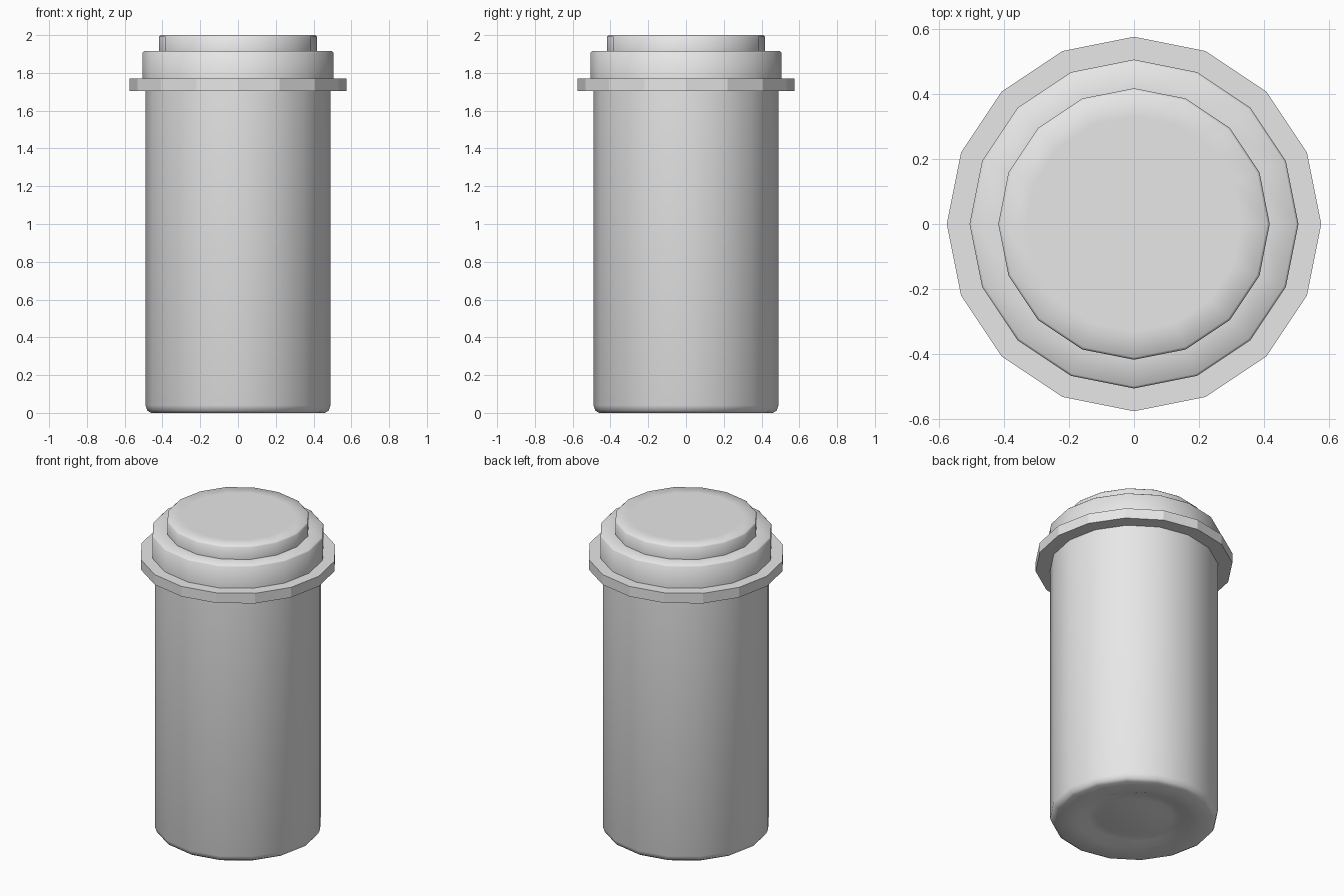
import bpy
import math
import bmesh

cube = bpy.data.objects.get("Cube")
if cube:
    bpy.data.objects.remove(cube, do_unlink=True)

SIDES = 16

grey = bpy.data.materials.new("light_grey")
grey.use_nodes = True
colour = (0.8, 0.8, 0.8, 1)
grey.diffuse_color = colour
grey.node_tree.nodes["Principled BSDF"].inputs["Base Color"].default_value = colour


def lathe(name, profile, smooth_angle=None):
    """Spin a radius/height profile, listed from bottom to top, about z."""
    bm = bmesh.new()
    rings = []
    for r, z in profile:
        ring = []
        for i in range(SIDES):
            a = math.tau * i / SIDES
            ring.append(bm.verts.new((r * math.cos(a), r * math.sin(a), z)))
        rings.append(ring)
    for low, high in zip(rings, rings[1:]):
        for i in range(SIDES):
            j = (i + 1) % SIDES
            bm.faces.new((low[i], low[j], high[j], high[i]))
    bm.faces.new(rings[0][::-1])
    bm.faces.new(rings[-1])
    bmesh.ops.recalc_face_normals(bm, faces=bm.faces)
    mesh = bpy.data.meshes.new(name)
    bm.to_mesh(mesh)
    bm.free()
    mesh.materials.append(grey)
    obj = bpy.data.objects.new(name, mesh)
    bpy.context.collection.objects.link(obj)
    if smooth_angle:
        bpy.ops.object.select_all(action="DESELECT")
        obj.select_set(True)
        bpy.context.view_layer.objects.active = obj
        bpy.ops.object.shade_smooth_by_angle(angle=math.radians(smooth_angle))
    return obj


# Tall body with a rounded foot and a shallow groove in its base
lathe("body", [(0.16, 0.012), (0.22, 0.025), (0.27, 0.025), (0.33, 0.004),
               (0.46, 0), (0.48, 0.012), (0.49, 0.04), (0.49, 1.72)], 50)

# Flat overhanging flange
lathe("flange", [(0.575, 1.705), (0.575, 1.77)])

# Stepped lid with slightly softened rims
lathe("lid_collar", [(0.505, 1.76), (0.505, 1.908), (0.498, 1.915), (0.40, 1.915)], 50)
lathe("lid_top", [(0.417, 1.91), (0.417, 1.992), (0.409, 2.0), (0.33, 2.0)], 50)
